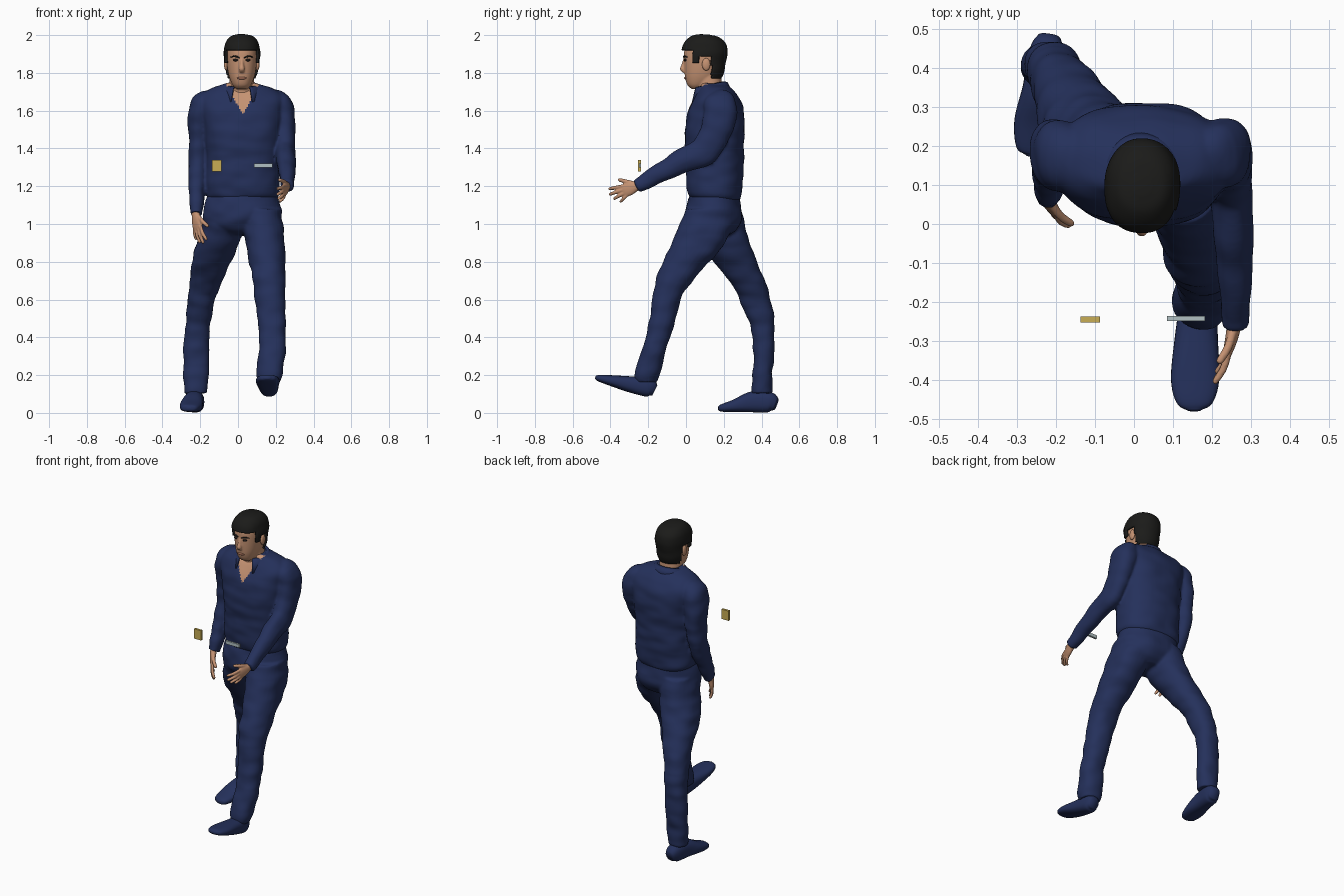
import bpy, bmesh, math
from mathutils import Vector, noise

if "Cube" in bpy.data.objects:
    bpy.data.objects.remove(bpy.data.objects["Cube"])

def material(name, rgb):
    m = bpy.data.materials.new(name)
    m.diffuse_color = (*rgb, 1)
    m.use_nodes = True
    m.node_tree.nodes["Principled BSDF"].inputs["Base Color"].default_value = m.diffuse_color
    return m

NAVY = material("navy cloth", (0.018, 0.030, 0.105))
SKIN = material("skin", (0.56, 0.29, 0.17))
HAIR = material("black hair", (0.011, 0.011, 0.010))
EYE = material("dark eye", (0.012, 0.010, 0.010))
LIP = material("lips", (0.38, 0.16, 0.10))
GOLD = material("gold", (0.58, 0.42, 0.09))
SILVER = material("silver grey", (0.44, 0.53, 0.54))
CX = 0.02                                    # centre line of head and neck


def spline(pts, sub):
    """Catmull-Rom interpolation of tuples (x, y, z, rx, ry)."""
    v = [Vector(p) for p in pts]
    v = [v[0] * 2 - v[1]] + v + [v[-1] * 2 - v[-2]]
    out = []
    for i in range(1, len(v) - 2):
        p0, p1, p2, p3 = v[i - 1:i + 3]
        for k in range(sub):
            t = k / sub
            out.append(0.5 * (2 * p1 + (p2 - p0) * t + (2 * p0 - 5 * p1 + 4 * p2 - p3) * t * t
                              + (3 * p1 - p0 - 3 * p2 + p3) * t ** 3))
    return out + [v[-2]]


def loft(bm, pts, flat=False, p=2.2, n=28, sub=5, ref=(1, 0, 0)):
    """Closed tube through sections; flat keeps the sections horizontal."""
    secs = spline(pts, sub)
    rings = []
    for i, s in enumerate(secs):
        if flat:
            a, b = Vector((1, 0, 0)), Vector((0, 1, 0))
        else:
            t = Vector(secs[min(i + 1, len(secs) - 1)][:3]) - Vector(secs[max(i - 1, 0)][:3])
            t.normalize()
            r = Vector(ref)
            a = (r - t * r.dot(t)).normalized()
            b = t.cross(a)
        ring = []
        for k in range(n):
            w = 2 * math.pi * k / n
            c, d = math.cos(w), math.sin(w)
            c, d = (math.copysign(abs(q) ** (2 / p), q) for q in (c, d))
            ring.append(bm.verts.new(Vector(s[:3]) + a * c * max(s[3], .002) + b * d * max(s[4], .002)))
        rings.append(ring)
    for r0, r1 in zip(rings, rings[1:]):
        for k in range(n):
            bm.faces.new((r0[k], r0[(k + 1) % n], r1[(k + 1) % n], r1[k]))
    bm.faces.new(rings[0][::-1])
    bm.faces.new(rings[-1])


def finish(name, bm, mat, voxel=0, folds=0, thick=0):
    """Make the object; optionally fuse its tubes by remeshing and add soft cloth folds."""
    bmesh.ops.recalc_face_normals(bm, faces=bm.faces)
    me = bpy.data.meshes.new(name)
    bm.to_mesh(me)
    bm.free()
    ob = bpy.data.objects.new(name, me)
    bpy.context.collection.objects.link(ob)
    if voxel:
        r = ob.modifiers.new("fuse", 'REMESH')
        r.mode, r.voxel_size = 'VOXEL', voxel
        s = ob.modifiers.new("soften", 'SMOOTH')
        s.factor, s.iterations = 0.5, 5
        dg = bpy.context.evaluated_depsgraph_get()
        ob.data = me = bpy.data.meshes.new_from_object(ob.evaluated_get(dg))
        ob.modifiers.clear()
    if thick:
        s = ob.modifiers.new("thickness", 'SOLIDIFY')
        s.thickness, s.offset = thick, 0
    if folds:
        nrm = [v.normal.copy() for v in me.vertices]
        for v, d in zip(me.vertices, nrm):
            q = Vector((v.co.x * 9, v.co.y * 9, v.co.z * 16))
            v.co += d * folds * noise.noise(q)
    me.materials.clear()
    me.materials.append(mat)
    me.shade_smooth()
    return ob


def ball(name, mat, loc, size):
    bm = bmesh.new()
    bmesh.ops.create_uvsphere(bm, u_segments=20, v_segments=12, radius=1)
    for v in bm.verts:
        v.co = Vector(loc) + Vector(a * b for a, b in zip(v.co, size))
    return finish(name, bm, mat)


def box(name, mat, lo, hi):
    bm = bmesh.new()
    bmesh.ops.create_cube(bm, size=1)
    for v in bm.verts:
        v.co = Vector((lo[i] + hi[i]) / 2 + v.co[i] * (hi[i] - lo[i]) for i in range(3))
    finish(name, bm, mat).data.shade_flat()


# Shirt: torso and both sleeves fused, open V at the throat
bm = bmesh.new()
loft(bm, [(.025, .16, 1.125, .17, .125), (.025, .152, 1.16, .193, .143), (.025, .152, 1.25, .195, .15),
          (.025, .152, 1.35, .193, .153), (.025, .152, 1.5, .205, .158), (.02, .16, 1.62, .225, .142),
          (.02, .16, 1.68, .215, .112), (.02, .155, 1.72, .16, .08), (.02, .135, 1.745, .08, .06)],
     flat=True, p=2.4, n=48)
loft(bm, [(.16, .17, 1.66, .05, .06), (.215, .178, 1.635, .07, .085), (.238, .18, 1.57, .066, .09),
          (.247, .15, 1.47, .056, .08), (.25, .09, 1.38, .053, .075), (.255, -.02, 1.335, .05, .066),
          (.26, -.14, 1.268, .043, .05), (.26, -.262, 1.2, .033, .036)])
loft(bm, [(-.12, .17, 1.66, .05, .06), (-.175, .172, 1.635, .07, .085), (-.2, .18, 1.57, .066, .09),
          (-.207, .19, 1.45, .056, .076), (-.212, .182, 1.33, .05, .068), (-.217, .145, 1.22, .046, .058),
          (-.223, .07, 1.05, .033, .037)])
shirt = finish("shirt", bm, NAVY, voxel=.008, folds=.007)
shirt.data.materials.append(SKIN)
for f in shirt.data.polygons:
    c = f.center
    if f.normal.y < -.1 and c.z > 1.58 and abs(c.x - .025) < .55 * (c.z - 1.58):
        f.material_index = 1

# Trousers: pelvis, forward leg and trailing leg fused
bm = bmesh.new()
loft(bm, [(.025, .152, 1.2, .17, .125), (.023, .147, 1.1, .198, .142), (.022, .147, 1.03, .205, .15),
          (.022, .15, .97, .17, .12), (.022, .15, .94, .1, .08)], flat=True, n=40)
loft(bm, [(.125, .13, 1.08, .105, .13), (.135, .1, .97, .108, .145), (.15, .035, .85, .1, .132),
          (.163, -.053, .72, .088, .102), (.17, -.102, .6, .081, .074), (.178, -.128, .48, .073, .069),
          (.18, -.165, .35, .071, .066), (.17, -.2, .22, .07, .068), (.165, -.212, .16, .06, .058)], flat=True)
loft(bm, [(-.07, .16, 1.08, .105, .13), (-.085, .182, .97, .108, .138), (-.125, .232, .85, .11, .122),
          (-.162, .31, .72, .09, .1), (-.195, .367, .6, .073, .083), (-.21, .4, .48, .068, .068),
          (-.22, .412, .35, .068, .056), (-.222, .405, .2, .067, .053), (-.222, .4, .1, .06, .056)], flat=True)
finish("trousers", bm, NAVY, voxel=.008, folds=.008)

# Shoes
bm = bmesh.new()
loft(bm, [(.165, -.165, .12, .03, .03), (.165, -.2, .135, .046, .05), (.16, -.3, .152, .056, .042),
          (.157, -.4, .172, .062, .028), (.155, -.46, .184, .046, .018), (.155, -.48, .188, .015, .008)], p=2.5)
finish("front_shoe", bm, NAVY)
bm = bmesh.new()
loft(bm, [(-.218, .478, .045, .03, .032), (-.224, .44, .057, .046, .054), (-.235, .35, .058, .051, .055),
          (-.248, .26, .038, .06, .034), (-.257, .19, .026, .045, .02), (-.26, .172, .025, .015, .01)], p=2.5)
finish("back_shoe", bm, NAVY)


# Hands: palm and five digits, laid out as (forward, thumbward, curl) in the hand's own frame
def hand(name, wrist, fwd, thumbward, inward):
    d = Vector(fwd).normalized()
    u = Vector(thumbward)
    u = (u - d * u.dot(d)).normalized()
    nrm = d.cross(u)
    nrm *= math.copysign(1, nrm.x * inward)
    at = lambda f, t, c: Vector(wrist) + d * f + u * t + nrm * c
    bm = bmesh.new()
    loft(bm, [(*at(-.03, 0, 0), .024, .022), (*at(.01, 0, 0), .025, .019), (*at(.05, 0, 0), .035, .016),
              (*at(.085, 0, .002), .034, .012), (*at(.094, 0, .003), .02, .006)], ref=u)
    digits = [((.08, .025), (.165, .04), .0095), ((.085, .008), (.172, .01), .0098),
              ((.08, -.010), (.158, -.02), .0095), ((.07, -.025), (.13, -.048), .0085),
              ((.02, .018), (.098, .068), .011)]
    for (f0, t0), (f1, t1), r in digits:
        mid = at((f0 + f1) / 2, (t0 + t1) / 2, .004)
        tip = at(f1, t1, .02)
        loft(bm, [(*at(f0, t0, 0), r, r), (*mid, r, r), (*mid.lerp(tip, .85), r * .85, r * .85),
                  (*tip, r * .3, r * .3)], n=12, ref=u)
    finish(name, bm, SKIN, voxel=.004)


hand("forward_hand", (.26, -.25, 1.205), (-.2, -.93, -.35), (0, 0, 1), -1)
hand("hanging_hand", (-.224, .07, 1.055), (.12, -.35, -.93), (.55, -.75, 0), 1)

# Head and neck; each row is (z, half width, front y, back y)
ROWS = [(1.715, .028, .03, .07), (1.735, .048, .008, .12), (1.77, .064, -.004, .165), (1.81, .074, -.008, .188),
        (1.86, .08, -.010, .2), (1.91, .081, -.010, .203), (1.95, .074, .004, .195), (1.978, .05, .04, .16),
        (1.988, .015, .085, .115)]


def head_rows(grow):
    return [(CX, (f + b) / 2, z + grow * (z - 1.86) / .13, w + grow, (b - f) / 2 + grow) for z, w, f, b in ROWS]


bm = bmesh.new()
loft(bm, head_rows(0), flat=True, n=40)
loft(bm, [(CX, .14, 1.66, .075, .075), (CX, .125, 1.73, .068, .066), (CX, .12, 1.82, .062, .065)], flat=True)
loft(bm, [(CX, -.006, 1.875, .008, .008), (CX, -.014, 1.845, .010, .010), (CX, -.02, 1.82, .015, .012),
          (CX, -.012, 1.803, .013, .008)], flat=True, n=16)                      # nose
finish("head", bm, SKIN, voxel=.005)


# Hair: a shell over the skull trimmed along the hairline
def hairline(y):
    if y < .035:
        return 1.918
    if y < .07:
        return 1.85
    return 1.885 if y < .135 else 1.775


bm = bmesh.new()
loft(bm, head_rows(.009), flat=True, n=64, sub=8)
bmesh.ops.delete(bm, context='FACES', geom=[
    f for f in bm.faces if f.calc_center_median().z < hairline(f.calc_center_median().y)])
finish("hair", bm, HAIR, folds=.006, thick=.012)

# Face details and ears, mirrored about the centre line
for side, label in ((-1, "right"), (1, "left")):
    ball(label + "_eye", EYE, (CX + side * .032, -.004, 1.868), (.014, .008, .007))
    ball(label + "_ear", SKIN, (CX + side * .083, .107, 1.845), (.011, .022, .033))
    bm = bmesh.new()
    loft(bm, [(CX + side * .012, -.011, 1.88, .003, .003), (CX + side * .035, -.009, 1.888, .005, .005),
              (CX + side * .058, .006, 1.884, .002, .002)], n=10, ref=(0, 1, 0))
    finish(label + "_eyebrow", bm, HAIR)
ball("mouth", LIP, (CX, -.002, 1.772), (.026, .008, .007))

# Collar: folded band around the neck, open at the front
bm = bmesh.new()
rows = []
for k in range(41):
    a = math.radians(28 + 304 * k / 40)
    front = (1 + math.cos(a)) / 2
    top = 1.752 - .03 * front
    row = []
    for rx, ry, drop in ((.077, .07, 0), (.092, .088, .004), (.118, .108, .045 + .035 * front)):
        row.append(bm.verts.new((CX + rx * math.sin(a), .13 - ry * math.cos(a), top - drop)))
    rows.append(row)
for r0, r1 in zip(rows, rows[1:]):
    for j in range(2):
        bm.faces.new((r0[j], r0[j + 1], r1[j + 1], r1[j]))
finish("collar", bm, NAVY, thick=.008)

# Small plates floating in front of the chest
box("gold_badge", GOLD, (-.138, -.253, 1.277), (-.088, -.238, 1.34))
box("silver_name_plate", SILVER, (.085, -.249, 1.3), (.183, -.237, 1.321))
